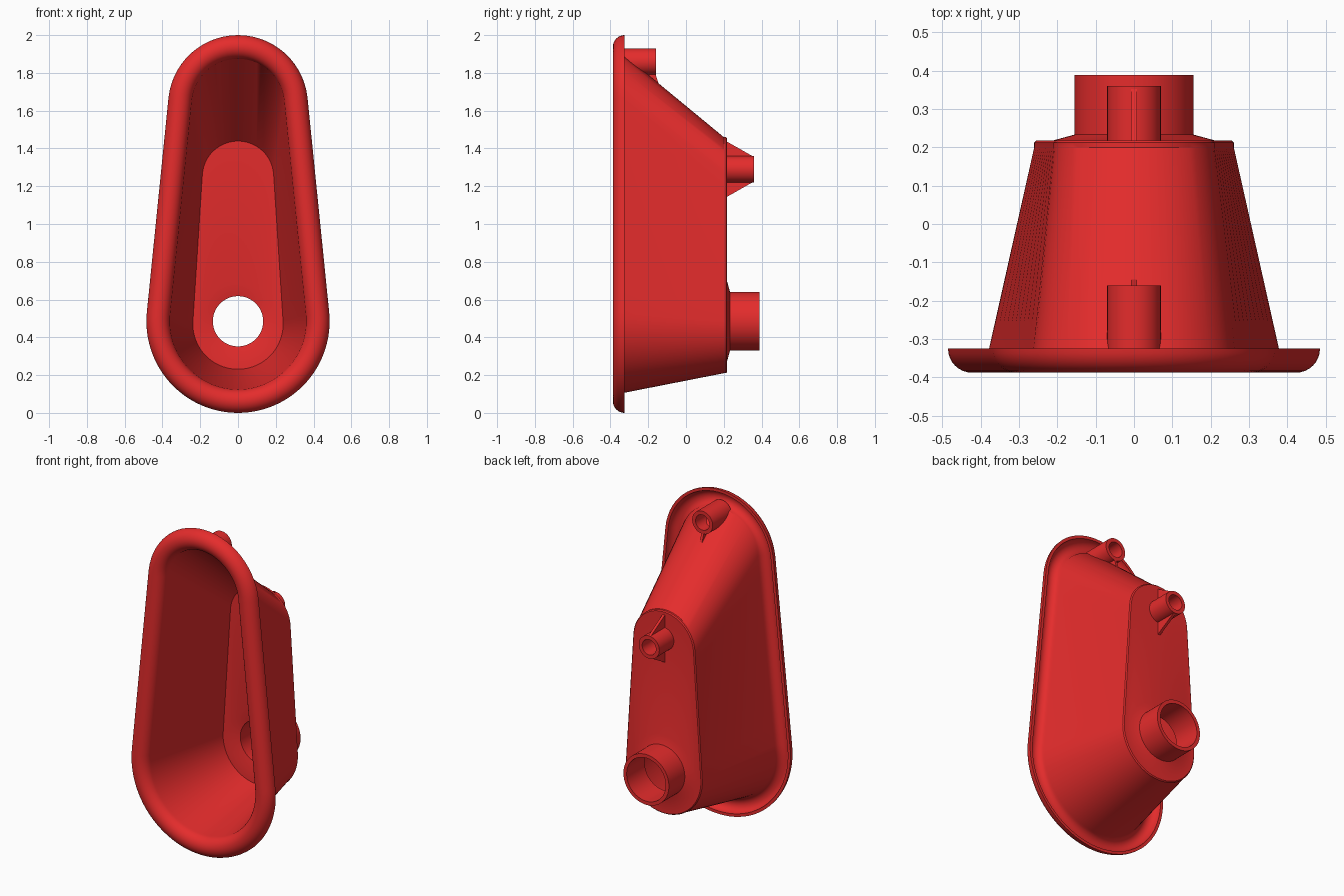
import bpy, bmesh
from math import sin, cos, pi, asin, radians

if "Cube" in bpy.data.objects:
    bpy.data.objects.remove(bpy.data.objects["Cube"])

red = bpy.data.materials.new("red_plastic")
red.diffuse_color = (0.78, 0.025, 0.025, 1)
red.use_nodes = True
red.node_tree.nodes["Principled BSDF"].inputs["Base Color"].default_value = red.diffuse_color


def finish(name, bm):
    bmesh.ops.recalc_face_normals(bm, faces=bm.faces)
    me = bpy.data.meshes.new(name)
    bm.to_mesh(me)
    bm.free()
    ob = bpy.data.objects.new(name, me)
    bpy.context.collection.objects.link(ob)
    me.materials.append(red)
    bpy.ops.object.select_all(action='DESELECT')
    ob.select_set(True)
    bpy.context.view_layer.objects.active = ob
    bpy.ops.object.shade_smooth_by_angle(angle=radians(30))
    return ob


def loft(name, rings):
    """Closed skin: consecutive rings are joined, the last one to the first."""
    bm = bmesh.new()
    loops = [[bm.verts.new(p) for p in ring] for ring in rings]
    n = len(loops[0])
    for a, b in zip(loops, loops[1:] + loops[:1]):
        for i in range(n):
            j = (i + 1) % n
            bm.faces.new((a[i], a[j], b[j], b[i]))
    return finish(name, bm)


ARC_LOW, SIDE, ARC_TOP = 48, 10, 28
COUNT = ARC_LOW + ARC_TOP + 2 * SIDE


def teardrop(y, z1, r1, z2, r2):
    """Outline around a large lower circle and a smaller upper one."""
    a = asin((r1 - r2) / (z2 - z1))
    low = [(r1 * cos(t), z1 + r1 * sin(t)) for t in
           (-pi - a + (pi + 2 * a) * i / ARC_LOW for i in range(ARC_LOW + 1))]
    top = [(r2 * cos(t), z2 + r2 * sin(t)) for t in
           (a + (pi - 2 * a) * i / ARC_TOP for i in range(ARC_TOP + 1))]

    def between(p, q):
        return [(p[0] + (q[0] - p[0]) * k / SIDE, p[1] + (q[1] - p[1]) * k / SIDE)
                for k in range(1, SIDE)]
    pts = low + between(low[-1], top[0]) + top + between(top[-1], low[0])
    return [(x, y, z) for x, z in pts]


def rim(inset, y):
    return teardrop(y, 0.485, 0.485 - inset, 1.63, 0.37 - inset)


def back(inset, y):
    return teardrop(y, 0.47, 0.26 - inset, 1.25, 0.21 - inset)


def circle(r, y, z=0.485):
    # the first half matches the lower arc, the second half the rest
    ts = [-pi + pi * i / ARC_LOW for i in range(ARC_LOW)]
    rest = COUNT - ARC_LOW
    ts += [pi * i / rest for i in range(rest)]
    return [(r * cos(t), y, z + r * sin(t)) for t in ts]


# Hollow housing: outer wall, spout, inner wall, rolled rim with rear groove
YB = -0.325
rings = [rim(0.107, YB), back(0, 0.2), back(0, 0.212), back(0.006, 0.218),
         circle(0.21, 0.218), circle(0.155, 0.233), circle(0.155, 0.388),
         circle(0.133, 0.388), circle(0.133, 0.212), circle(0.2, 0.198),
         back(0.021, 0.196)]
for i in range(17):
    t = pi * i / 16
    rings.append(rim(0.0625 + 0.0625 * cos(t), YB - 0.0625 * sin(t)))
for i in range(12):
    t = pi * i / 12
    rings.append(rim(0.0625 - 0.0445 * cos(t), YB - 0.0445 * sin(t)))
loft("housing", rings)


# Hollow mounting pegs, their root following the wall they stand on
def peg(name, z0, y_end, root, r=0.07, bore=0.047, n=40):
    def ring(rad, y):
        pts = []
        for i in range(n):
            x, z = rad * cos(2 * pi * i / n), z0 + rad * sin(2 * pi * i / n)
            pts.append((x, y(x, z), z))
        return pts
    bm = bmesh.new()
    specs = [(r, root), (r, lambda x, z: y_end), (bore, lambda x, z: y_end),
             (bore, lambda x, z: root(x, z) + 0.015)]
    loops = [[bm.verts.new(p) for p in ring(*s)] for s in specs]
    for a, b in zip(loops, loops[1:]):
        for i in range(n):
            j = (i + 1) % n
            bm.faces.new((a[i], a[j], b[j], b[i]))
    bm.faces.new(loops[0])
    bm.faces.new(loops[-1])
    finish(name, bm)


def slope(x, z):
    return max(-0.345, -0.335 + (1.89 - 2 * x * x - z) / 0.82)


peg("middle_peg", 1.29, 0.36, lambda x, z: 0.208)
peg("upper_peg", 1.86, -0.16, slope)


# Thin triangular ribs bracing the pegs
def rib(name, yz, w=0.008):
    bm = bmesh.new()
    a = [bm.verts.new((-w, y, z)) for y, z in yz]
    b = [bm.verts.new((w, y, z)) for y, z in yz]
    bm.faces.new(a)
    bm.faces.new(b)
    for i in range(3):
        j = (i + 1) % 3
        bm.faces.new((a[i], a[j], b[j], b[i]))
    finish(name, bm)


for name, s in (("rib_above", 1), ("rib_below", -1)):
    rib(name, [(0.21, 1.29 + s * 0.15), (0.358, 1.29 + s * 0.066), (0.21, 1.29 + s * 0.055)])
rib("upper_rib", [(-0.21, 1.795), (-0.162, 1.795), (-0.14, 1.73)])
